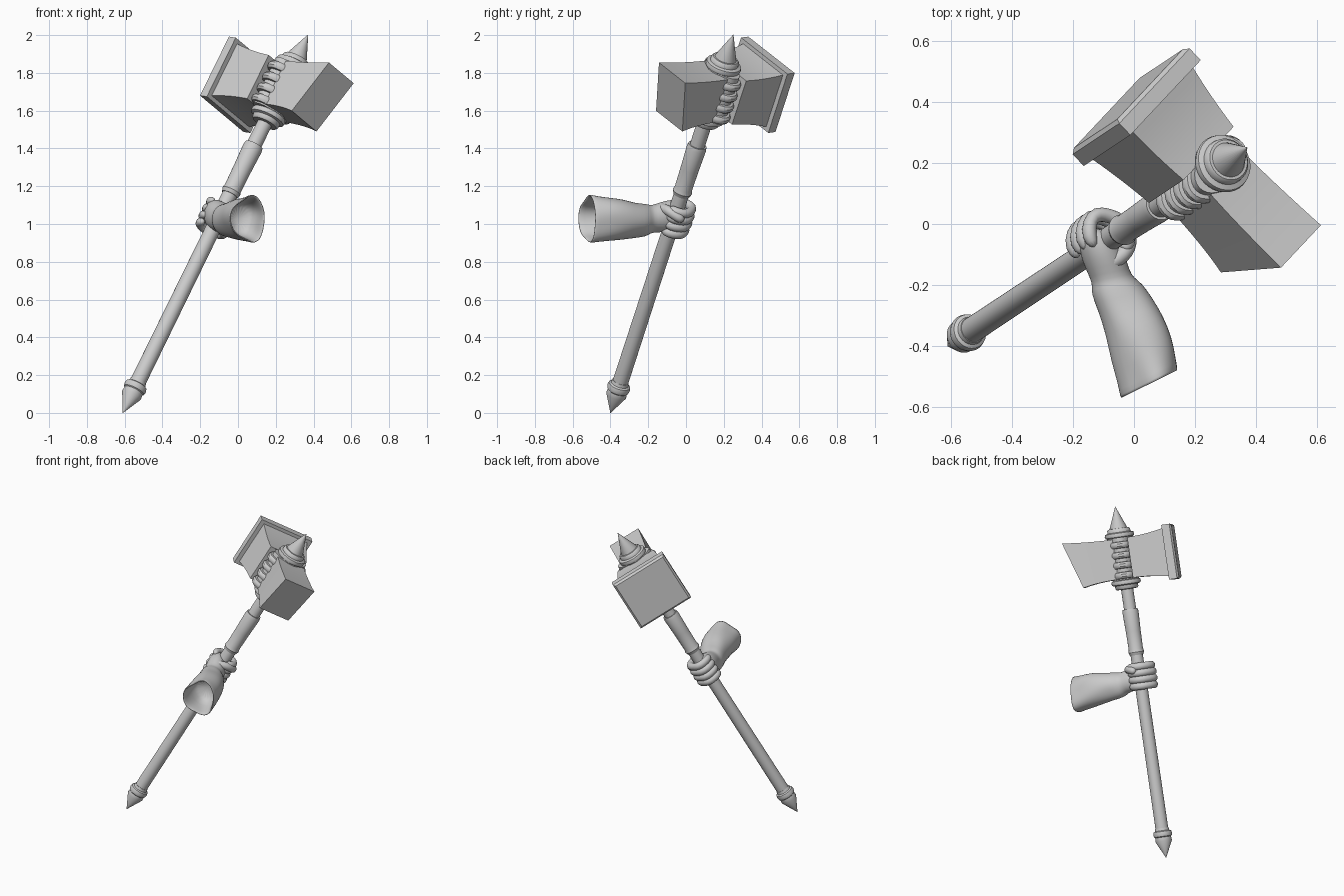
import bpy, bmesh, math
from mathutils import Vector, Matrix

if "Cube" in bpy.data.objects:
    bpy.data.objects.remove(bpy.data.objects["Cube"])

# Weapon frame: local x = head axis, local z = along the shaft from the bottom tip
D = Vector((0.98, 0.65, 2.0)).normalized()
H = Vector((-0.683, 0.72, 0.10))
H = (H - D * H.dot(D)).normalized()
W = D.cross(H)
BASE = Vector((-0.61, -0.40, 0.0))
FRAME = Matrix.Translation(BASE) @ Matrix((H, W, D)).transposed().to_4x4()
HEAD = 1.978


def loft(name, rings, matrix=None, angle=35, subdiv=0):
    """Skin closed rings of equal point count, cap both ends."""
    bm = bmesh.new()
    rows = [[bm.verts.new(p) for p in r] for r in rings]
    n = len(rows[0])
    for a, b in zip(rows, rows[1:]):
        for i in range(n):
            bm.faces.new((a[i], a[(i + 1) % n], b[(i + 1) % n], b[i]))
    bm.faces.new(rows[0][::-1])
    bm.faces.new(rows[-1])
    bmesh.ops.recalc_face_normals(bm, faces=bm.faces)
    me = bpy.data.meshes.new(name)
    bm.to_mesh(me)
    bm.free()
    ob = bpy.data.objects.new(name, me)
    bpy.context.collection.objects.link(ob)
    if matrix:
        ob.matrix_world = matrix
    if subdiv:
        ob.modifiers.new("subdivision", 'SUBSURF').levels = subdiv
        ob.modifiers["subdivision"].render_levels = subdiv
    for o in bpy.context.selected_objects:
        o.select_set(False)
    ob.select_set(True)
    bpy.context.view_layer.objects.active = ob
    if subdiv:
        bpy.ops.object.shade_smooth()
    else:
        bpy.ops.object.shade_smooth_by_angle(angle=math.radians(angle))
    return ob


def lathe(name, profile, sx=1.0, n=32):
    rings = [[(sx * r * math.cos(2 * math.pi * i / n), r * math.sin(2 * math.pi * i / n), z)
              for i in range(n)] for r, z in profile]
    return loft(name, rings, FRAME)


def rect(x, hy, hz, lean=0.0):
    return [(x + lean * sz, sy * hy, HEAD + sz * hz)
            for sy, sz in ((-1, -1), (1, -1), (1, 1), (-1, 1))]


# Shaft, with grip sleeve
lathe("shaft", [(0.042, 0.15), (0.041, 0.8), (0.04, 1.8)])
lathe("grip_sleeve", [(0.044, 1.34), (0.052, 1.36), (0.047, 1.38), (0.049, 1.5),
                      (0.053, 1.625), (0.049, 1.645), (0.038, 1.645)])

# Pommel: collar and pointed end
lathe("pommel", [(0.001, 0.0), (0.055, 0.11), (0.052, 0.135), (0.058, 0.14), (0.062, 0.155),
                 (0.058, 0.172), (0.047, 0.178), (0.044, 0.195)])

# Head collars, mirrored about the head centre
for name, s in (("lower_collar", -1), ("upper_collar", 1)):
    lathe(name, [(r, HEAD + s * z) for r, z in
                 ((0.085, 0.09), (0.085, 0.138), (0.094, 0.143), (0.097, 0.155), (0.094, 0.168),
                  (0.077, 0.174), (0.075, 0.192), (0.068, 0.2), (0.04, 0.202))])

# Top spike
lathe("spike", [(0.062, 2.15), (0.06, 2.175), (0.001, 2.322)])

# Core between the two head halves and its four wrapped bands
lathe("head_core", [(0.118, HEAD - 0.14), (0.118, HEAD + 0.14)], 0.62)
for k, z in enumerate((0.09, 0.023, -0.043, -0.11)):
    lathe("band_%d" % (k + 1), [(r, HEAD + z + t) for r, t in
          ((0.11, -0.023), (0.133, -0.02), (0.142, -0.008), (0.142, 0.008), (0.133, 0.02), (0.11, 0.023))], 0.62)

# Wedge half of the head, flaring to a slanted face
rings = []
for i in range(8):
    t = i / 7
    rings.append(rect(-0.045 - 0.281 * t, 0.10 + 0.01 * t, 0.132 + 0.022 * t * t, -0.049 * t ** 2))
loft("wedge_half", rings, FRAME, 20)

# Hammer half with its striking plate
rings = []
for i in range(8):
    t = i / 7
    rings.append(rect(0.055 + 0.24 * t, 0.138 + 0.029 * t, 0.134 + 0.026 * t * t))
loft("hammer_half", rings, FRAME, 20)
loft("striking_plate", [rect(0.29, 0.194, 0.181), rect(0.343, 0.194, 0.181),
                        rect(0.356, 0.181, 0.168)], FRAME, 10)

# Forearm sleeve and palm: oval sections from palm to open cuff, then back inside
sections = [  # cx, cy, cz, half width, half height, heading, fold depth
    (-0.135, -0.01, 1.05, 0.045, 0.065, 0.0, 0.0),
    (-0.125, -0.05, 1.05, 0.062, 0.082, 0.1, 0.0),
    (-0.10, -0.11, 1.04, 0.072, 0.085, 0.2, 0.0),
    (-0.08, -0.165, 1.03, 0.066, 0.075, 0.2, 0.01),
    (-0.07, -0.19, 1.025, 0.07, 0.075, 0.2, 0.02),
    (-0.06, -0.21, 1.022, 0.086, 0.088, 0.2, 0.03),
    (-0.03, -0.265, 1.022, 0.092, 0.092, 0.25, 0.05),
    (0.002, -0.33, 1.027, 0.10, 0.108, 0.3, 0.03),
    (0.028, -0.41, 1.028, 0.107, 0.116, 0.38, 0.06),
    (0.046, -0.475, 1.027, 0.104, 0.12, 0.44, 0.08),
    (0.055, -0.52, 1.027, 0.107, 0.125, 0.46, 0.1),
    (0.057, -0.526, 1.027, 0.101, 0.119, 0.46, 0.1),
    (0.05, -0.505, 1.027, 0.093, 0.11, 0.46, 0.1),
    (0.028, -0.43, 1.027, 0.088, 0.10, 0.38, 0.07),
    (0.0, -0.35, 1.027, 0.07, 0.078, 0.3, 0.05)]
rings = []
N = 20
for cx, cy, cz, hw, hh, a, f in sections:
    ring = []
    for i in range(N):
        p = 2 * math.pi * i / N
        k = 1 + f * math.cos(3 * p + 3.1 + 9 * (cy + 0.52)) + 0.4 * f * math.sin(5 * p - 14 * cy)
        u = hw * k * math.cos(p)
        ring.append((cx + u * math.cos(a), cy + u * math.sin(a), cz + hh * k * math.sin(p)))
    rings.append(ring)
loft("forearm_and_palm", rings, subdiv=1)

# Fingers curled round the shaft, and the thumb closing below them
E1 = (Vector((1, 0, 0)) - D * D.x).normalized()
E2 = D.cross(E1)


def digit(name, path, radius):
    """Tube along (angle, distance from axis, height on shaft) points."""
    pts = [BASE + D * s + (E1 * math.cos(math.radians(t)) + E2 * math.sin(math.radians(t))) * r
           for t, r, s in path]
    rings = []
    for i, p in enumerate(pts):
        tan = (pts[min(i + 1, len(pts) - 1)] - pts[max(i - 1, 0)]).normalized()
        side = tan.cross(D).normalized()
        up = side.cross(tan)
        r = radius * (0.55 if i in (0, len(pts) - 1) else 1.0 + 0.1 * (i % 2))
        rings.append([p + (side * math.cos(2 * math.pi * j / 10) + up * math.sin(2 * math.pi * j / 10)) * r
                      for j in range(10)])
    loft(name, rings, subdiv=1)


for k in range(4):
    s = 1.135 + 0.043 * k
    g = 0.004 * (1.5 - abs(k - 1.5))
    digit("finger_%d" % (k + 1),
          [(215, 0.07, s), (185, 0.08 + g, s), (150, 0.09 + g, s), (125, 0.094 + g, s), (95, 0.078 + g, s),
           (60, 0.074 + g, s), (30, 0.07, s), (0, 0.064, s), (-25, 0.058, s), (-40, 0.056, s)], 0.025)
digit("thumb", [(255, 0.10, 1.2), (270, 0.085, 1.23), (300, 0.072, 1.25), (330, 0.07, 1.255),
                (358, 0.075, 1.25), (385, 0.085, 1.24), (398, 0.088, 1.235)], 0.026)
